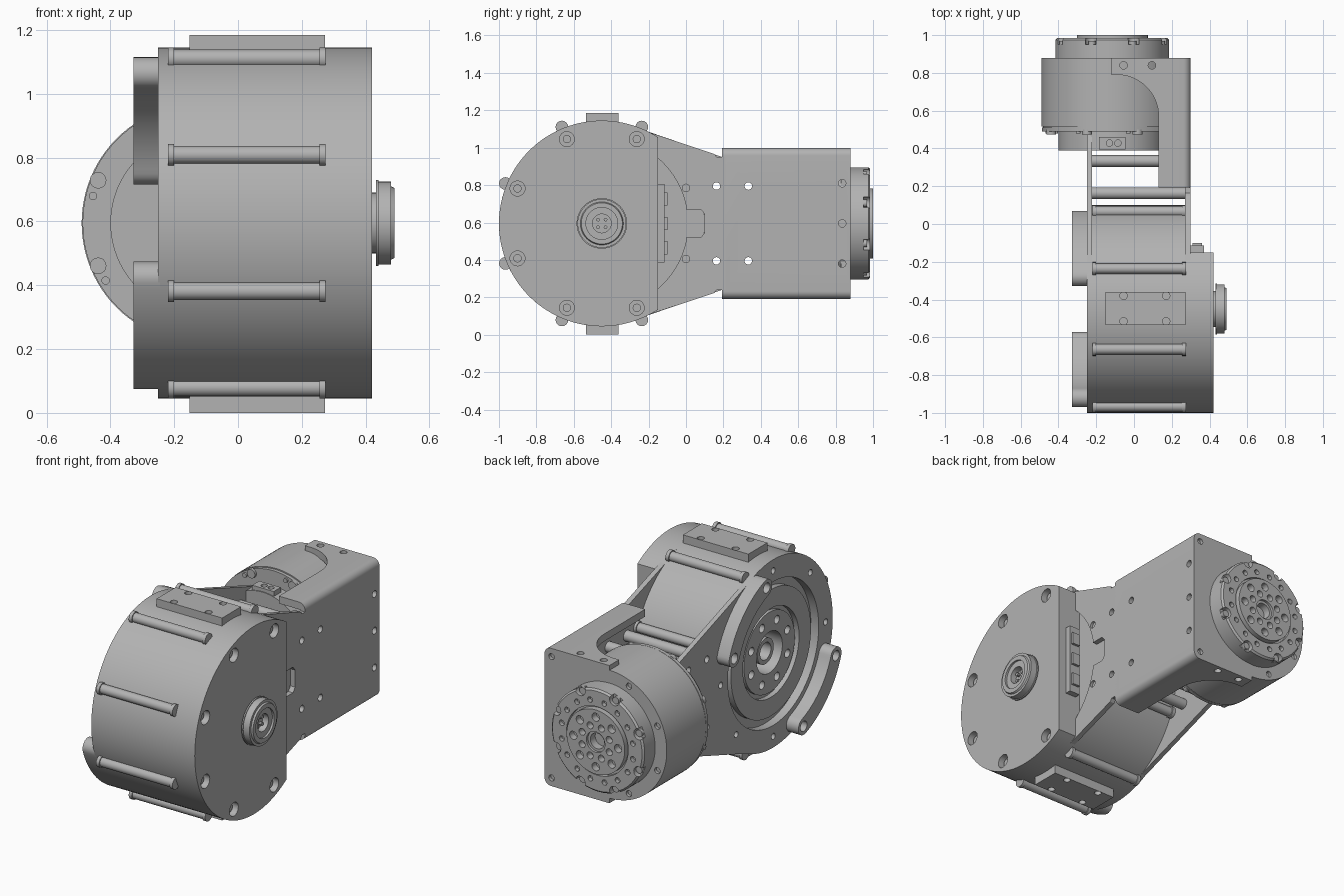
import bpy, bmesh
from math import sin, cos, pi, radians
from mathutils import Vector

cube = bpy.data.objects.get("Cube")
if cube:
    bpy.data.objects.remove(cube, do_unlink=True)

grey = bpy.data.materials.new("machined_grey")
grey.use_nodes = True
grey.diffuse_color = (0.45, 0.45, 0.45, 1)
grey.node_tree.nodes["Principled BSDF"].inputs["Base Color"].default_value = (0.45, 0.45, 0.45, 1)

MID = 0.595                 # height of both axes
DRUM = (-0.45, MID)         # drum axis in y, z
MOTOR = (-0.115, MID)       # motor axis in x, z


def place(axis, t, p):
    return {"x": Vector((t, p[0], p[1])), "y": Vector((p[0], t, p[1])),
            "z": Vector((p[0], p[1], t))}[axis]


def arc(c, r, a, b, n=24):
    return [(c[0] + r * cos(radians(a + (b - a) * i / n)),
             c[1] + r * sin(radians(a + (b - a) * i / n))) for i in range(n + 1)]


def circle(c, r, n=24):
    return arc(c, r, 0, 360, n)[:-1]


def ring(c, r, count, start=0.0):
    return arc(c, r, start, start + 360, count)[:-1]


def rect(u0, u1, v0, v1):
    return [(u0, v0), (u1, v0), (u1, v1), (u0, v1)]


def mirrored(upper):
    return upper + [(u, 2 * MID - v) for u, v in reversed(upper)]


def finish(name, bm):
    bmesh.ops.recalc_face_normals(bm, faces=bm.faces)
    mesh = bpy.data.meshes.new(name)
    bm.to_mesh(mesh)
    bm.free()
    mesh.materials.append(grey)
    obj = bpy.data.objects.new(name, mesh)
    bpy.context.collection.objects.link(obj)
    return obj


def prisms(name, axis, a, b, outlines):
    """Extrude one or more outlines along an axis into a single object."""
    bm = bmesh.new()
    for pts in outlines:
        lo = [bm.verts.new(place(axis, a, p)) for p in pts]
        hi = [bm.verts.new(place(axis, b, p)) for p in pts]
        bm.faces.new(lo)
        bm.faces.new(hi)
        for i in range(len(pts)):
            j = (i + 1) % len(pts)
            bm.faces.new((lo[i], lo[j], hi[j], hi[i]))
    return finish(name, bm)


def lathe(name, axis, c, profile, n=96):
    """Turn (position, radius) pairs about an axis and cap both ends."""
    bm = bmesh.new()
    rows = [[bm.verts.new(place(axis, t, p)) for p in circle(c, r, n)] for t, r in profile]
    for p, q in zip(rows, rows[1:]):
        for i in range(n):
            j = (i + 1) % n
            bm.faces.new((p[i], p[j], q[j], q[i]))
    bm.faces.new(rows[0])
    bm.faces.new(rows[-1])
    return finish(name, bm)


def cut(obj, axis, a, b, outlines):
    cutter = prisms("cutter", axis, a, b, outlines)
    cutter.hide_render = True
    mod = obj.modifiers.new("cut", "BOOLEAN")
    mod.operation, mod.solver, mod.object = "DIFFERENCE", "EXACT", cutter
    bpy.context.view_layer.objects.active = obj
    bpy.ops.object.modifier_apply(modifier=mod.name)
    bpy.data.objects.remove(cutter, do_unlink=True)


def holes(centres, r, n=16):
    return [circle(p, r, n) for p in centres]


# Drum with a stepped bearing face on its right side
drum = lathe("drum", "x", DRUM, [
    (-0.06, 0.05), (-0.2, 0.05), (-0.2, 0.075), (-0.1, 0.075), (-0.1, 0.12), (-0.225, 0.12),
    (-0.225, 0.235), (-0.205, 0.235), (-0.205, 0.26), (-0.235, 0.26), (-0.235, 0.37),
    (-0.2, 0.37), (-0.2, 0.42), (-0.25, 0.42), (-0.25, 0.55), (0.27, 0.55)])
cut(drum, "x", -0.3, -0.17, holes(ring(DRUM, 0.18, 8, 22.5), 0.024)
    + holes(ring(DRUM, 0.485, 8, 0), 0.018))

# Flat-sided cover, with counterbored bolt holes
cover = prisms("drum_cover", "x", 0.27, 0.42, [arc(DRUM, 0.55, 57, 303, 80)])
bolts = [p for p in ring(DRUM, 0.488, 8, 22.5) if p[0] < -0.2]
cut(cover, "x", 0.38, 0.5, holes(bolts, 0.04, 24))
prisms("cover_bolts", "x", 0.37, 0.395, holes(bolts, 0.022))

# Shaft knob on the cover
lathe("shaft_knob", "x", DRUM, [
    (0.41, 0.095), (0.432, 0.095), (0.432, 0.135), (0.44, 0.135), (0.44, 0.13), (0.48, 0.13),
    (0.48, 0.115), (0.49, 0.11), (0.49, 0.085), (0.478, 0.085), (0.478, 0.05), (0.44, 0.05)], 48)
pins = [(DRUM[0] + s * 0.02, MID + t * 0.02) for s in (-1, 1) for t in (-1, 1)]
prisms("shaft_pins", "x", 0.43, 0.46, holes(pins, 0.01, 8))

# Tie rods around the drum, with thicker feet
rods = ring(DRUM, 0.558, 8, 22.5)
prisms("tie_rods", "x", -0.215, 0.27, holes(rods, 0.028))
for x in (-0.22, 0.255):
    prisms("tie_rod_ends", "x", x, x + 0.02, holes(rods, 0.034))

# Mounting pads above and below the drum
for name, z0, z1 in (("top_pad", 1.1, 1.185), ("bottom_pad", 0.0, 0.09)):
    pad = prisms(name, "z", z0, z1, [rect(-0.152, 0.272, -0.535, -0.36)])
    edge = z1 if z0 > MID else z0
    cut(pad, "z", edge - 0.03, edge + 0.03,
        holes([(x, y) for x in (-0.055, 0.17) for y in (-0.38, -0.515)], 0.02))

# Two curved stop blocks on the bearing face
for name, a in (("rear_stop", 20), ("front_stop", 200)):
    ends = [arc(DRUM, 0.5, t, t, 1)[0] for t in (a, a + 50)]
    outline = (arc(DRUM, 0.55, a, a + 50) + arc(ends[1], 0.05, a + 50, a + 230, 12)[1:]
               + arc(DRUM, 0.45, a + 50, a)[1:] + arc(ends[0], 0.05, a + 180, a + 360, 12)[1:-1])
    stop = prisms(name, "x", -0.328, -0.245, [outline])
    cut(stop, "x", -0.4, -0.27, holes(ends, 0.03))

# Tapered side plates joining the drum to the motor bracket
spacer_spots = [(y, MID + s * 0.2) for y in (0.163, 0.333) for s in (-1, 1)]
small_spots = [(0.0, MID + s * 0.19) for s in (-1, 1)]
left_plate = prisms("left_side_plate", "x", 0.27, 0.3, [mirrored(
    [(0.1, 0.645), (0.08, 0.67), (0.0, 0.67)] + arc(DRUM, 0.46, 12, 52)
    + [(-0.22, 1.09), (0.15, 0.967), (0.165, 0.95), (0.21, 0.95)])])
right_plate = prisms("right_side_plate", "x", -0.25, -0.222, [mirrored(
    arc(DRUM, 0.54, 0.5, 63) + [(-0.2, 1.085), (0.15, 0.965), (0.47, 0.855)])])
prisms("right_plate_lip", "x", -0.235, -0.19, [rect(0.455, 0.492, 0.335, 0.855)])
for plate in (left_plate, right_plate):
    cut(plate, "x", -0.4, 0.4, holes(spacer_spots if plate == right_plate else
                                     spacer_spots[:2], 0.02))
cut(left_plate, "x", 0.285, 0.4, holes(small_spots, 0.02))

# Hollow spacers between the side plates
spacers = prisms("spacers", "x", -0.222, 0.27, holes(spacer_spots, 0.031, 20))
cut(spacers, "x", -0.3, 0.4, holes(spacer_spots, 0.02))

# Channel-shaped motor bracket
r = 0.04
bracket = prisms("motor_bracket", "y", 0.192, 0.88, [mirrored(
    arc((0.3 - r, 0.998 - r), r, 0, 90, 8) + [(-0.12, 0.998)])])
cut(bracket, "y", 0.1, 0.83, [rect(-0.5, 0.27, 0.235, 0.955)])
cut(bracket, "z", -0.1, 1.3, [[(-0.3, 0.79)] + arc((-0.09, 0.57), 0.22, 90, 0)
                              + [(0.13, 0.1), (-0.3, 0.1)]])
cut(bracket, "x", 0.2, 0.4, holes(spacer_spots[2:]
                                  + [(0.835, MID + d) for d in (-0.215, 0, 0.215)], 0.02))
cut(bracket, "z", -0.1, 1.3, holes([(-0.055, 0.84), (0.095, 0.84)], 0.02))
cut(bracket, "y", 0.86, 1.0, holes([(0.255, MID + s * 0.355) for s in (-1, 1)], 0.018))

# Motor body
motor = lathe("motor_body", "y", MOTOR, [
    (0.39, 0.285), (0.49, 0.285), (0.49, 0.372), (0.51, 0.372), (0.51, 0.368),
    (0.516, 0.368), (0.516, 0.375), (0.878, 0.375)])
cut(motor, "y", 0.86, 1.0, holes(ring(MOTOR, 0.34, 8, 22.5), 0.018))
prisms("motor_screws", "y", 0.475, 0.5, holes(ring(MOTOR, 0.35, 8, 22.5), 0.026))
prisms("motor_pins", "y", 0.48, 0.495, holes(ring(MOTOR, 0.35, 8, 31), 0.013))

# Output flange with notched rim and bolt circles
flange = lathe("output_flange", "y", MOTOR, [
    (0.87, 0.3), (0.975, 0.3), (0.985, 0.29), (0.985, 0.2), (0.965, 0.2), (0.965, 0.188),
    (1.0, 0.188), (1.0, 0.06), (0.985, 0.06), (0.985, 0.045), (0.94, 0.045)])
cut(flange, "y", 0.95, 1.1, holes(ring(MOTOR, 0.29, 8, 22.5), 0.032))
cut(flange, "y", 0.96, 1.1, holes(ring(MOTOR, 0.235, 16, 11), 0.016, 12)
    + holes(ring(MOTOR, 0.145, 8, 0), 0.024) + holes(ring(MOTOR, 0.095, 8, 22.5), 0.02))
prisms("flange_bolts", "y", 0.94, 0.968, holes(ring(MOTOR, 0.28, 8, 22.5), 0.02))

# Cable sockets on the motor and beside the cover
socket = prisms("motor_socket", "z", 0.78, 0.9, [rect(-0.185, -0.045, 0.395, 0.46)])
cut(socket, "z", 0.87, 1.0, holes([(-0.13, 0.428), (-0.085, 0.428)], 0.017))
prisms("cover_socket_strip", "x", 0.3, 0.37, [rect(-0.16, -0.115, 0.385, 0.805)])
prisms("cover_sockets", "x", 0.31, 0.36,
       [rect(-0.12, -0.1, z, z + 0.07) for z in (0.43, 0.56, 0.69)])

# Smooth the round surfaces, keep edges crisp
bpy.ops.object.select_all(action="DESELECT")
for obj in bpy.context.scene.objects:
    if obj.type == "MESH" and grey.name in obj.data.materials:
        obj.select_set(True)
        bpy.context.view_layer.objects.active = obj
bpy.ops.object.shade_smooth_by_angle(angle=radians(30))
